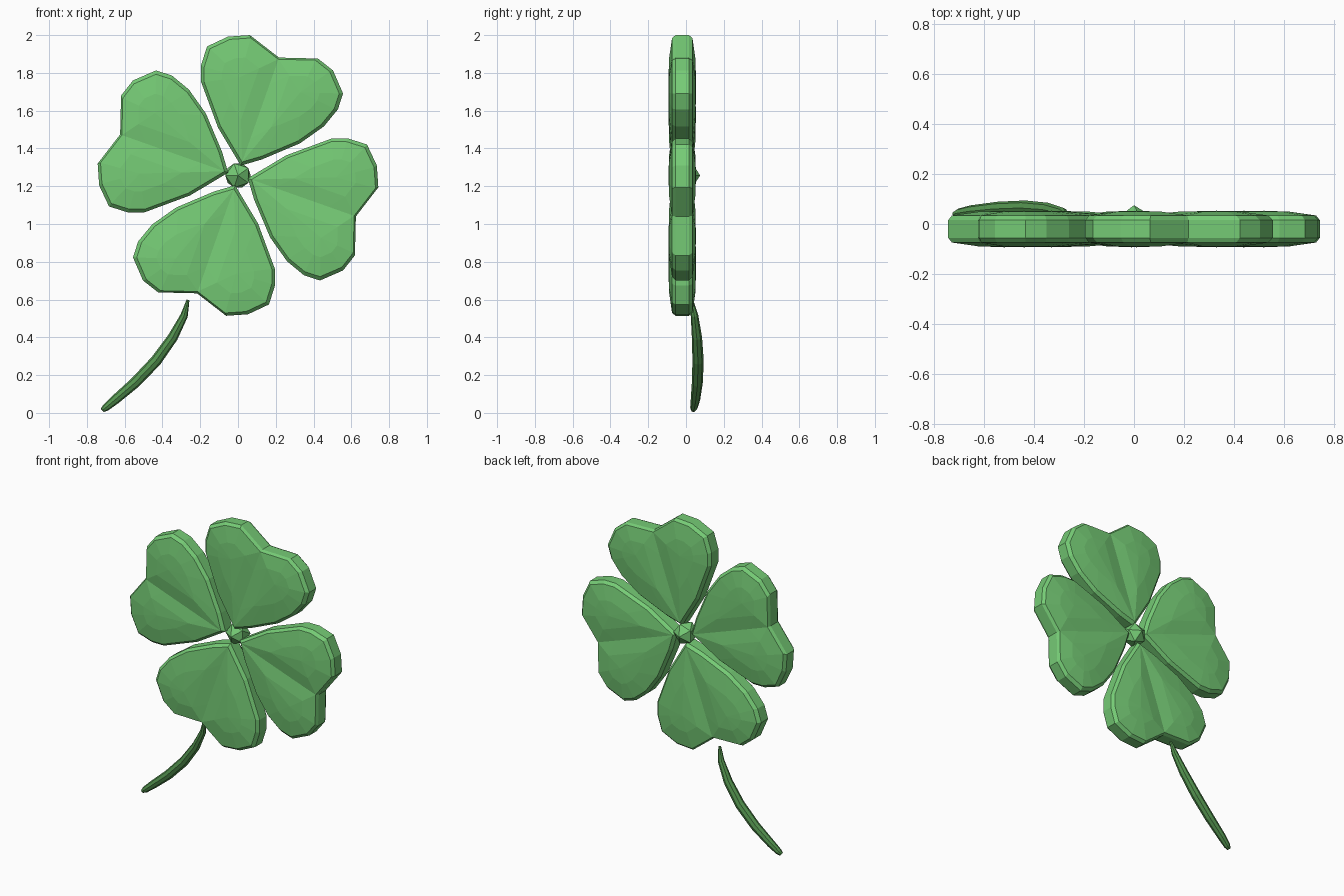
import bpy, bmesh, math
from mathutils import Vector, Matrix

if "Cube" in bpy.data.objects:
    bpy.data.objects.remove(bpy.data.objects["Cube"])

CENTRE = Vector((0, -0.02, 1.257))


def material(name, rgb):
    m = bpy.data.materials.new(name)
    m.diffuse_color = (*rgb, 1)
    m.use_nodes = True
    m.node_tree.nodes["Principled BSDF"].inputs["Base Color"].default_value = m.diffuse_color
    return m


leaf_green = material("leaf_green", (0.18, 0.60, 0.18))
stem_green = material("stem_green", (0.09, 0.30, 0.08))


def finish(bm, name, mat):
    bmesh.ops.recalc_face_normals(bm, faces=bm.faces)
    me = bpy.data.meshes.new(name)
    bm.to_mesh(me)
    bm.free()
    me.materials.append(mat)
    ob = bpy.data.objects.new(name, me)
    bpy.context.collection.objects.link(ob)
    return ob


# Heart outline (x, z from clover centre): tip, left lobe, notch, right lobe
OUTLINE = [(0.015, 0.052), (-0.106, 0.254), (-0.196, 0.497), (-0.196, 0.582),
           (-0.164, 0.683), (-0.053, 0.735), (0.063, 0.743), (0.217, 0.624),
           (0.423, 0.619), (0.503, 0.556), (0.556, 0.434), (0.529, 0.35),
           (0.455, 0.26), (0.328, 0.17), (0.127, 0.085)]
NOTCH = 7
MIDDLE = Vector((0.15, 0.44))
LOBES = [Vector((0.01, 0.52)), Vector((0.33, 0.44))]


def leaf(name, angle):
    bm = bmesh.new()
    pts = [Vector(p) for p in OUTLINE]
    n = len(pts)

    def ring(loop, target, scale, y):
        return [bm.verts.new((q.x, y, q.y)) for q in (target.lerp(p, scale) for p in loop)]

    def bridge(a, b):
        for i in range(len(a)):
            j = (i + 1) % len(a)
            bm.faces.new((a[i], a[j], b[j], b[i]))

    rims = {s: ring(pts, MIDDLE, 1.0, s * 0.035) for s in (-1, 1)}
    bridge(rims[-1], rims[1])
    for s in (-1, 1):
        # Rounded shoulder
        inner = ring(pts, MIDDLE, 0.95, s * 0.054)
        bridge(rims[s], inner)
        # Shallow crease from notch to tip
        crease = []
        for t in (0.25, 0.5, 0.75):
            p = pts[NOTCH].lerp(pts[0], t)
            crease.append(bm.verts.new((p.x, s * 0.056, p.y)))
        halves = [inner[:NOTCH + 1] + crease,
                  inner[NOTCH:] + [inner[0]] + crease[::-1]]
        # Swollen lobes either side of the crease
        for loop, lobe in zip(halves, LOBES):
            flat = [Vector((v.co.x, v.co.z)) for v in loop]
            mid = ring(flat, lobe, 0.5, s * 0.069)
            bridge(loop, mid)
            top = bm.verts.new((lobe.x, s * 0.073, lobe.y))
            for i in range(len(mid)):
                bm.faces.new((mid[i], mid[(i + 1) % len(mid)], top))
    bmesh.ops.triangulate(bm, faces=[f for f in bm.faces if abs(f.calc_center_median().y) > 0.05])
    bm.transform(Matrix.Translation(CENTRE) @ Matrix.Rotation(angle, 4, 'Y'))
    finish(bm, name, leaf_green)


for k, side in enumerate(("top", "right", "bottom", "left")):
    leaf(side + "_leaf", k * math.pi / 2)

# Faceted bud at the centre
bm = bmesh.new()
bmesh.ops.create_icosphere(bm, subdivisions=1, radius=0.075)
bm.transform(Matrix.Translation((0, 0, CENTRE.z)) @ Matrix.Rotation(-math.pi / 2, 4, 'X'))
finish(bm, "centre_bud", leaf_green)

# Curved stem, thickest in the middle: (x, y, z, radius)
STEM = [(-0.265, 0.030, 0.597, 0.008), (-0.285, 0.045, 0.515, 0.020),
        (-0.345, 0.058, 0.400, 0.027), (-0.435, 0.064, 0.275, 0.030),
        (-0.545, 0.060, 0.160, 0.029), (-0.650, 0.050, 0.070, 0.025),
        (-0.700, 0.042, 0.028, 0.020), (-0.718, 0.038, 0.014, 0.012)]
SIDES = 8
bm = bmesh.new()
rings = []
for i, (x, y, z, r) in enumerate(STEM):
    a, b = STEM[max(i - 1, 0)], STEM[min(i + 1, len(STEM) - 1)]
    tangent = Vector(b[:3]) - Vector(a[:3])
    u = tangent.cross(Vector((0, 1, 0))).normalized()
    v = tangent.cross(u).normalized()
    rings.append([bm.verts.new(Vector((x, y, z)) + r * (u * math.cos(t) + v * math.sin(t)))
                  for t in (2 * math.pi * k / SIDES for k in range(SIDES))])
for a, b in zip(rings, rings[1:]):
    for i in range(SIDES):
        j = (i + 1) % SIDES
        bm.faces.new((a[i], a[j], b[j], b[i]))
bm.faces.new(rings[0])
bm.faces.new(rings[-1])
finish(bm, "stem", stem_green)
